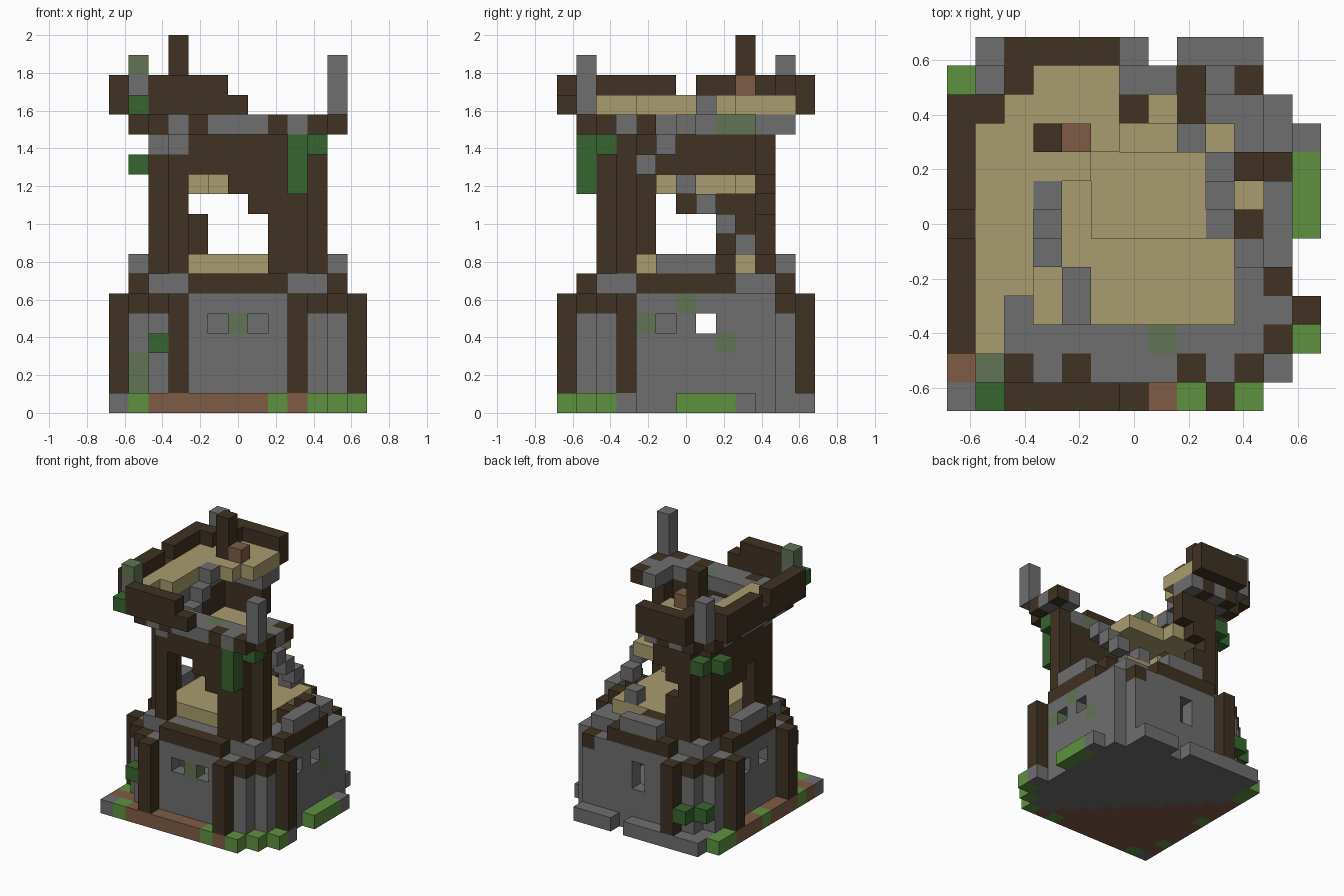
import bpy
import bmesh
from mathutils import Vector

if "Cube" in bpy.data.objects:
    bpy.data.objects.remove(bpy.data.objects["Cube"], do_unlink=True)

SIZE = 2 / 19      # edge of one block
LAST = 12          # last block index across the footprint
PALETTE = {
    "dark_wood": (0.05, 0.032, 0.016),
    "stone": (0.156, 0.156, 0.156),
    "planks": (0.397, 0.332, 0.156),
    "grass": (0.114, 0.283, 0.051),
    "leaves": (0.04, 0.13, 0.03),
    "dirt": (0.212, 0.107, 0.06),
    "mossy_stone": (0.12, 0.175, 0.09),
}
WOOD, STONE, PLANKS, GRASS, LEAVES, DIRT, MOSS = PALETTE
blocks = {}


def span(value):
    if isinstance(value, int):
        return range(value, value + 1)
    return range(value[0], value[1] + 1)


def box(part, colour, x, y, z):
    """Fill an inclusive range of blocks, replacing what was there."""
    for i in span(x):
        for j in span(y):
            for k in span(z):
                blocks[i, j, k] = (part, colour)


def clear(x, y, z):
    for i in span(x):
        for j in span(y):
            for k in span(z):
                blocks.pop((i, j, k), None)


def around(part, colour, x, y, z):
    """Repeat a front-side range on all four sides."""
    for i in span(x):
        for j in span(y):
            for a, b in ((i, j), (LAST - j, i), (LAST - i, LAST - j), (j, LAST - i)):
                box(part, colour, a, b, z)


# Ground slab: earth towards one corner, paving elsewhere, with grass patches
for i in span((0, LAST)):
    for j in span((0, LAST)):
        box("ground_slab", DIRT if i + j < 10 else STONE, i, j, 0)
box("ground_slab", STONE, 0, 0, 0)
for i in (1, 8, 10):
    box("ground_slab", GRASS, i, 0, 0)
for j in (2, 6, 10, 11):
    box("ground_slab", GRASS, 0, j, 0)
box("ground_slab", GRASS, 11, 1, 0)
box("ground_slab", GRASS, 12, 2, 0)
box("ground_slab", GRASS, 12, (6, 8), 0)
clear((11, 12), 0, 0)
clear(12, (0, 1), 0)
clear(12, (4, 5), 0)
clear((11, 12), (11, 12), 0)
clear(12, 10, 0)
clear(0, 12, 0)
clear(7, 12, 0)

# Lower storey: walls with chamfered corners, posts and timber bands
around("lower_wall", STONE, (3, 9), 1, (1, 5))
around("corner_column", STONE, 2, (1, 2), (1, 4))
around("corner_column", STONE, 10, 1, (1, 4))
around("corner_cap", WOOD, 2, (1, 2), 5)
around("corner_cap", WOOD, 10, 1, 5)
around("timber_post", WOOD, 3, 0, (1, 5))
around("timber_post", WOOD, 9, 0, (1, 5))
box("terrace", STONE, (2, 10), (2, 10), 6)
around("timber_band", WOOD, (4, 8), 1, 6)
around("battlement", STONE, (5, 7), 1, 7)
clear((5, 7), 1, 7)

# Small windows
for a in (5, 7):
    clear(a, 1, 4)
    clear(1, a, 4)
    clear(11, a, 4)
clear(6, 11, (3, 4))
box("inner_pillar", STONE, 6, 5, (1, 5))

# Mossy stones in the lower walls
box("lower_wall", MOSS, 6, 1, 4)
box("corner_column", MOSS, 1, 2, (1, 2))
box("lower_wall", MOSS, 11, 4, 4)
box("lower_wall", MOSS, 11, 6, 5)
box("lower_wall", MOSS, 11, 8, 3)

# Upper storey: narrower timber walls
around("upper_wall", WOOD, (3, 9), 2, (7, 13))
box("upper_wall", STONE, 3, 2, 13)
box("upper_wall", STONE, 2, 3, 13)
box("lower_floor", PLANKS, (3, 9), (3, 9), 7)

# Overhanging ring under the roof, stone and timber alternating
around("overhang", STONE, (3, 9), (1, 2), 14)
around("overhang", STONE, 2, 2, 14)
for i in (2, 4, 8, 10):
    around("overhang", WOOD, i, 1, 14)
box("overhang", MOSS, 7, 2, 14)
box("overhang", MOSS, 2, (8, 9), 14)

# Ruin the back corner of the upper storey
clear((6, LAST), (5, LAST), (8, 14))
clear((10, LAST), (4, LAST), (8, 13))
clear((6, LAST), (10, LAST), 7)
clear(10, (4, LAST), 7)
clear((8, LAST), (9, LAST), 6)
clear(9, 12, (1, 5))
clear(12, 9, (1, 5))

# Doorway, side opening and gap in the rear wall
clear((4, 7), 2, (7, 9))
clear((4, 6), 2, 10)
clear((4, 5), 2, 11)
clear(2, (5, 7), (7, 9))
clear(2, 5, 10)
clear(5, 10, (8, 11))
clear(4, 10, 10)

# Broken remains along the ruined corner
box("battlement", STONE, (5, 7), 11, 7)
box("rubble", STONE, (9, 10), (9, 10), 5)
box("rubble", STONE, 10, 10, 6)
box("rubble", STONE, (9, 10), 9, 6)
box("rubble", STONE, 11, (9, 10), 5)
box("rubble", STONE, 9, 10, 6)
box("rubble", WOOD, 8, (10, 11), 6)
box("rubble", WOOD, (10, 11), 8, 6)
box("rubble", WOOD, 10, 8, 7)
box("rubble", PLANKS, 10, 7, 6)
box("rubble", WOOD, 10, 6, 7)
box("rubble", WOOD, 6, 10, 7)
box("rubble", PLANKS, 7, 10, 6)

# Middle floor and the winding stairs
box("middle_floor", PLANKS, (5, 8), (6, 8), 11)
box("middle_floor", PLANKS, (3, 5), (8, 9), 11)
box("middle_floor", PLANKS, 3, 5, 11)
box("stairs", STONE, 8, 9, 8)
for step in range(3):
    box("stairs", STONE, 9, 8 - step, 9 + step)
    box("stairs", STONE, 3, 5 + step, 13 + step)
box("stairs", STONE, 4, (3, 4), 12)

# Surviving roof deck and parapet
for x, y in (((1, 2), (4, 9)), (1, (2, 3)), ((3, 4), 8), ((2, 5), (9, 10)), ((3, 5), 11)):
    box("roof_deck", PLANKS, x, y, 15)
box("parapet", WOOD, (2, 6), 0, 15)
box("parapet", WOOD, (2, 5), 0, 16)
box("parapet", WOOD, 0, (2, 10), (15, 16))
clear(0, 6, 16)
box("parapet", WOOD, (2, 5), 12, (15, 16))
box("parapet", WOOD, 1, 10, (15, 16))
box("parapet", WOOD, 2, 11, (15, 16))
box("roof_mast", WOOD, 3, 9, (16, 18))
box("roof_crate", DIRT, 4, 9, 16)
box("corner_spire", STONE, 1, 1, (15, 16))
box("corner_spire", MOSS, 1, 1, 17)
box("corner_spire", STONE, 11, 1, (15, 17))
box("corner_spire", STONE, 1, 11, (15, 17))

# Creeping foliage
box("foliage", LEAVES, 9, 1, (11, 13))
for spot in ((10, 2, 13), (1, 0, 15), (2, 0, 3), (2, 10, 12), (1, 9, 12), (1, 11, 2), (2, 12, 2)):
    box("foliage", LEAVES, *spot)

# Materials
materials = []
for name, rgb in PALETTE.items():
    mat = bpy.data.materials.new(name)
    mat.use_nodes = True
    mat.diffuse_color = (*rgb, 1)
    mat.node_tree.nodes["Principled BSDF"].inputs["Base Color"].default_value = (*rgb, 1)
    materials.append(mat)
slots = list(PALETTE)

# One mesh per part, keeping only the exposed block faces
offset = Vector((LAST / 2, LAST / 2, -0.5))
for part in dict.fromkeys(p for p, c in blocks.values()):
    bm = bmesh.new()
    for cell, (owner, colour) in blocks.items():
        if owner != part:
            continue
        for axis in range(3):
            for sign in (-1, 1):
                normal = Vector((0, 0, 0))
                normal[axis] = sign
                beside = tuple(int(a + b) for a, b in zip(cell, normal))
                if beside in blocks:
                    continue
                side = Vector((0, 0, 0))
                side[(axis + 1) % 3] = 0.5
                up = normal.cross(side)
                centre = Vector(cell) - offset + normal / 2
                ring = (-side - up, side - up, side + up, up - side)
                face = bm.faces.new([bm.verts.new((centre + p) * SIZE) for p in ring])
                face.material_index = slots.index(colour)
    bmesh.ops.remove_doubles(bm, verts=bm.verts, dist=SIZE / 100)
    mesh = bpy.data.meshes.new(part)
    bm.to_mesh(mesh)
    bm.free()
    for mat in materials:
        mesh.materials.append(mat)
    bpy.context.collection.objects.link(bpy.data.objects.new(part, mesh))
